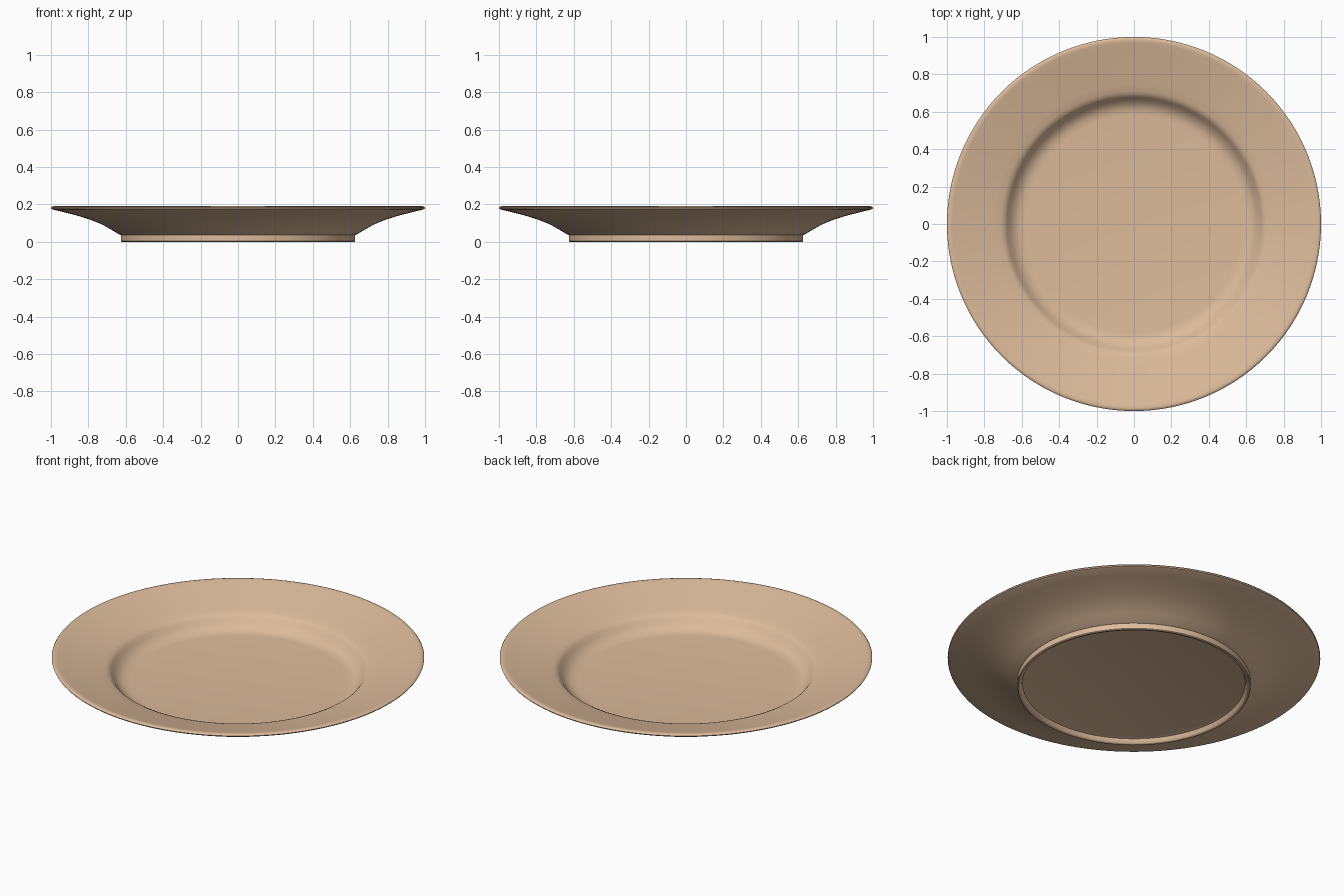
import bpy, bmesh, math

if "Cube" in bpy.data.objects:
    bpy.data.objects.remove(bpy.data.objects["Cube"])

SEGMENTS = 128

clay = bpy.data.materials.new("warm beige ceramic")
clay.diffuse_color = (0.72, 0.50, 0.33, 1.0)
clay.use_nodes = True
clay.node_tree.nodes["Principled BSDF"].inputs["Base Color"].default_value = clay.diffuse_color

# Half cross-section (radius, height): well, rim, lip, underside, foot ring, recess
profile = [
    (0.0, 0.04), (0.58, 0.04), (0.61, 0.043), (0.64, 0.055), (0.665, 0.08),
    (0.68, 0.10), (0.692, 0.112), (0.71, 0.12), (0.75, 0.13), (0.85, 0.156),
    (0.93, 0.176), (0.97, 0.187), (0.985, 0.19), (0.995, 0.188), (1.0, 0.182),
    (0.997, 0.176), (0.985, 0.171), (0.93, 0.158), (0.86, 0.14), (0.79, 0.118),
    (0.73, 0.094), (0.68, 0.066), (0.64, 0.042), (0.626, 0.036),
    (0.626, 0.004), (0.622, 0.0), (0.612, 0.0), (0.606, 0.004),
    (0.598, 0.026), (0.585, 0.03), (0.0, 0.03),
]

# Spin the profile into a closed plate
bm = bmesh.new()
verts = [bm.verts.new((r, 0, z)) for r, z in profile]
edges = [bm.edges.new(pair) for pair in zip(verts, verts[1:])]
bmesh.ops.spin(bm, geom=verts + edges, cent=(0, 0, 0), axis=(0, 0, 1),
               angle=math.tau, steps=SEGMENTS, use_merge=True)
bmesh.ops.remove_doubles(bm, verts=bm.verts, dist=0.0001)
bmesh.ops.recalc_face_normals(bm, faces=bm.faces)

mesh = bpy.data.meshes.new("plate")
bm.to_mesh(mesh)
bm.free()
mesh.materials.append(clay)
plate = bpy.data.objects.new("plate", mesh)
bpy.context.collection.objects.link(plate)

# Smooth glaze with a crisp foot ring
bpy.context.view_layer.objects.active = plate
plate.select_set(True)
bpy.ops.object.shade_smooth_by_angle(angle=math.radians(40))
